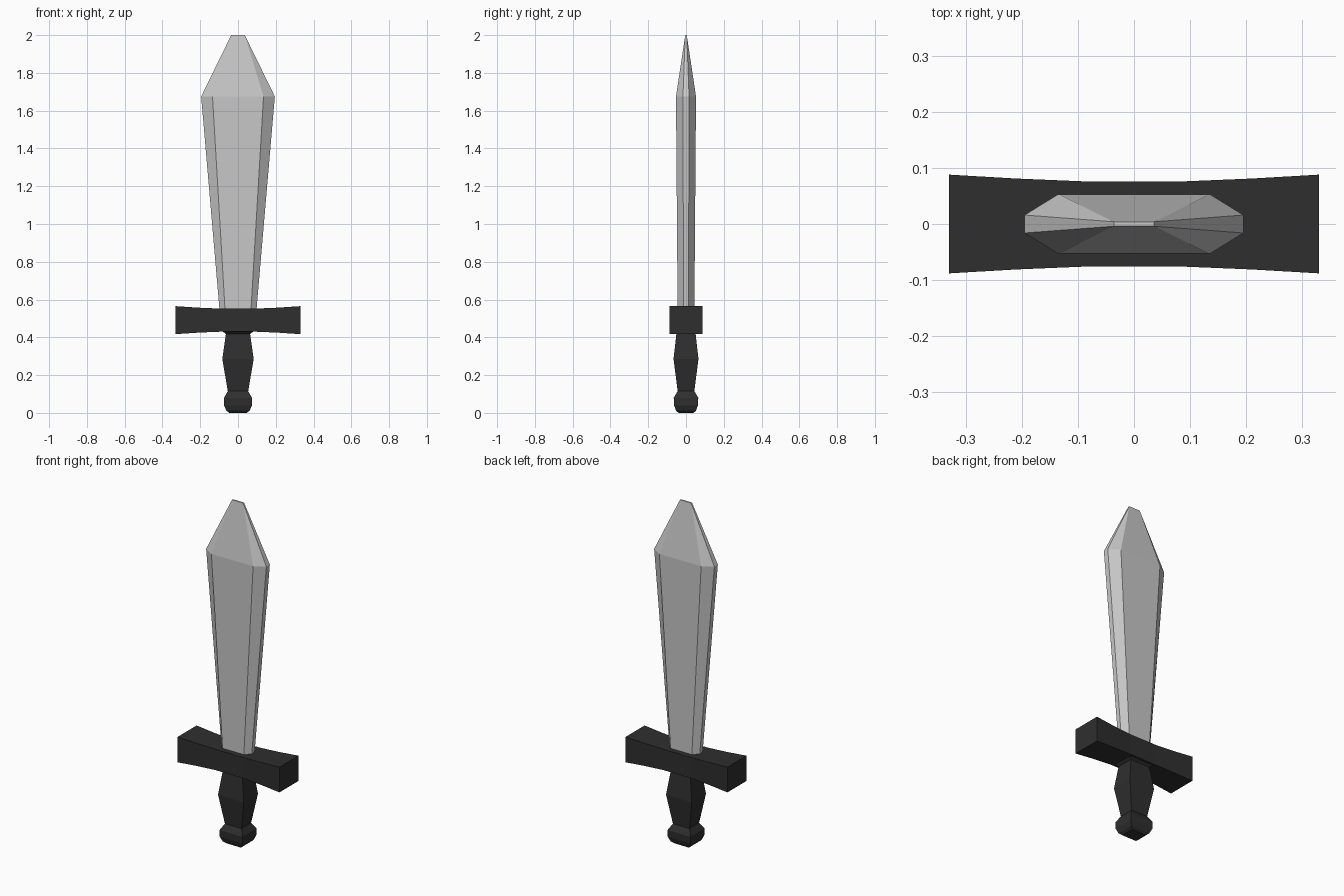
import bpy, bmesh

if "Cube" in bpy.data.objects:
    bpy.data.objects.remove(bpy.data.objects["Cube"])


def material(name, value):
    m = bpy.data.materials.new(name)
    m.diffuse_color = (value, value, value, 1)
    m.use_nodes = True
    m.node_tree.nodes["Principled BSDF"].inputs["Base Color"].default_value = m.diffuse_color
    return m


STEEL = material("pale steel", 0.58)
BLACK = material("charcoal", 0.028)


def loft(name, rings, mat):
    """Skin a list of equal-length vertex rings, capping both ends."""
    bm = bmesh.new()
    loops = [[bm.verts.new(p) for p in ring] for ring in rings]
    n = len(loops[0])
    for a, b in zip(loops, loops[1:]):
        for i in range(n):
            j = (i + 1) % n
            bm.faces.new((a[i], a[j], b[j], b[i]))
    bm.faces.new(loops[0][::-1])
    bm.faces.new(loops[-1])
    bmesh.ops.remove_doubles(bm, verts=bm.verts[:], dist=0.0005)
    bmesh.ops.recalc_face_normals(bm, faces=bm.faces[:])
    mesh = bpy.data.meshes.new(name)
    bm.to_mesh(mesh)
    bm.free()
    mesh.materials.append(mat)
    ob = bpy.data.objects.new(name, mesh)
    bpy.context.collection.objects.link(ob)
    return ob


def rect(x, y, z):
    return [(-x, -y, z), (x, -y, z), (x, y, z), (-x, y, z)]


def bevelled(edge_x, edge_y, flat_x, flat_y, z):
    """Eight-sided blade section: flat faces with bevels to narrow edges."""
    q = [(flat_x, -flat_y), (edge_x, -edge_y), (edge_x, edge_y), (flat_x, flat_y)]
    return [(x, y, z) for x, y in q] + [(-x, -y, z) for x, y in q]


# Blade, widening upward and then narrowing to a small blunt tip
loft("blade", [
    bevelled(0.094, 0.013, 0.066, 0.044, 0.50),
    bevelled(0.195, 0.016, 0.135, 0.053, 1.675),
    bevelled(0.036, 0.004, 0.036, 0.004, 2.0),
], STEEL)

# Crossguard, flared toward its ends
half = [(0.09, 0.076, 0.061), (0.21, 0.081, 0.066), (0.33, 0.088, 0.074)]
stations = [(-x, y, h) for x, y, h in reversed(half)] + half
loft("crossguard", [
    [(x, -y, 0.491 - h), (x, y, 0.491 - h), (x, y, 0.491 + h), (x, -y, 0.491 + h)]
    for x, y, h in stations
], BLACK)

# Grip, swelling in the middle with a collar under the guard
loft("grip", [rect(*r) for r in [
    (0.054, 0.044, 0.10), (0.054, 0.044, 0.115), (0.083, 0.066, 0.285),
    (0.064, 0.051, 0.418), (0.088, 0.070, 0.436)]], BLACK)

# Pommel, a rounded square knob
loft("pommel", [rect(*r) for r in [
    (0.046, 0.040, 0.0), (0.062, 0.053, 0.012), (0.074, 0.063, 0.04),
    (0.074, 0.065, 0.08), (0.054, 0.044, 0.115)]], BLACK)
